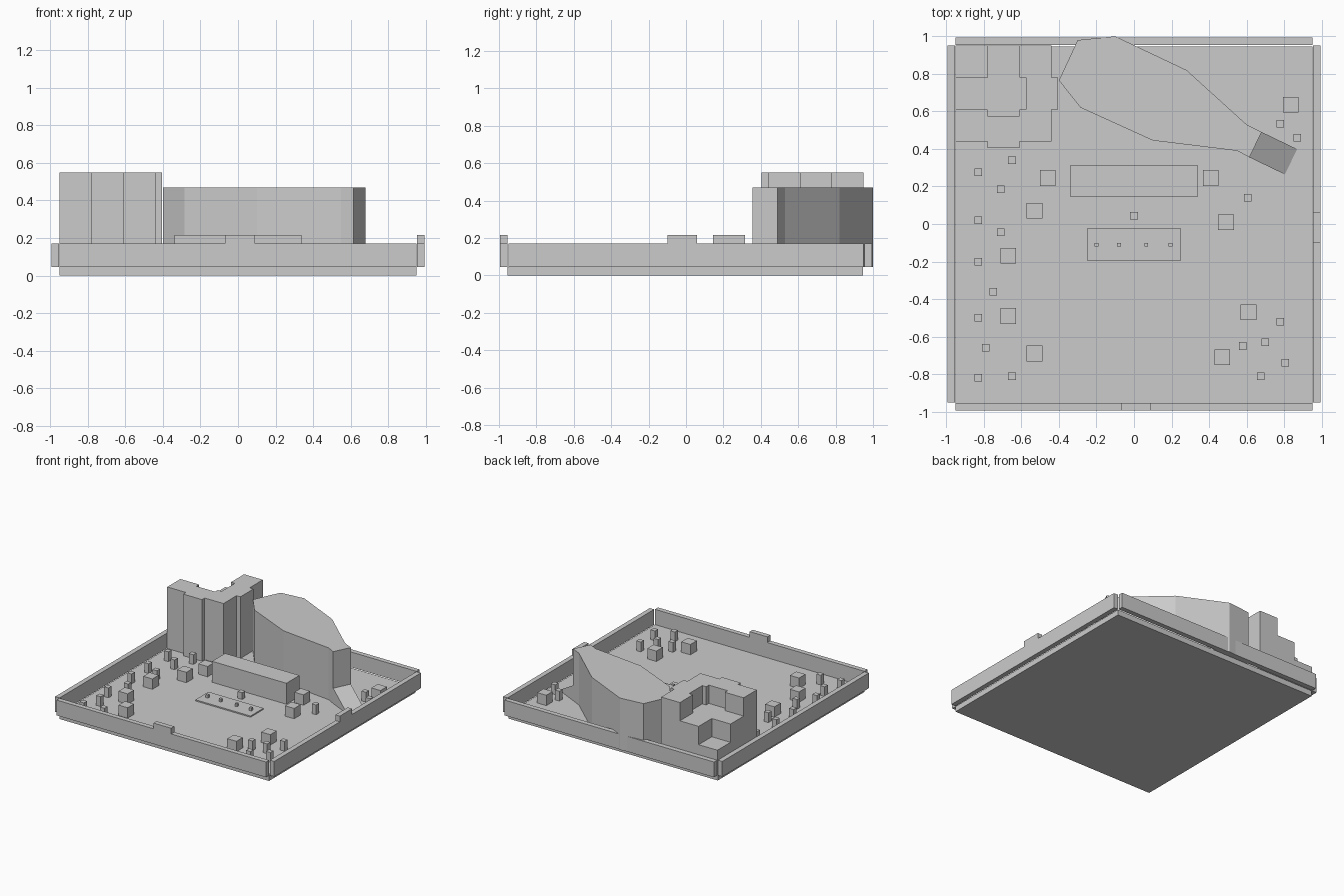
import bpy, bmesh
from mathutils import Vector

cube = bpy.data.objects.get("Cube")
if cube:
    bpy.data.objects.remove(cube)

grey = bpy.data.materials.new("plain_grey")
colour = (.6, .6, .6, 1)
grey.diffuse_color = colour
grey.use_nodes = True
grey.node_tree.nodes["Principled BSDF"].inputs["Base Color"].default_value = colour

# Shared heights
GROUND = .045
WALL_TOP = .17
GATE_TOP = .217


def prism(name, outline, top, bottom=GROUND):
    """Extrude a flat outline straight up."""
    bm = bmesh.new()
    base = bm.faces.new([bm.verts.new((x, y, bottom)) for x, y in outline])
    grown = bmesh.ops.extrude_face_region(bm, geom=[base], use_keep_orig=True)
    for item in grown["geom"]:
        if isinstance(item, bmesh.types.BMVert):
            item.co.z = top
    bmesh.ops.recalc_face_normals(bm, faces=bm.faces)
    mesh = bpy.data.meshes.new(name)
    bm.to_mesh(mesh)
    bm.free()
    mesh.materials.append(grey)
    obj = bpy.data.objects.new(name, mesh)
    bpy.context.collection.objects.link(obj)
    return obj


def block(name, x, y, width, depth, top, bottom=GROUND):
    """Upright box given by its centre and plan size."""
    left, right = x - width / 2, x + width / 2
    front, back = y - depth / 2, y + depth / 2
    outline = [(left, front), (right, front), (right, back), (left, back)]
    return prism(name, outline, top, bottom)


def scatter(name, spots, size, top):
    for number, (x, y) in enumerate(spots, start=1):
        block(f"{name}_{number}", x, y, size, size, top)


# Base slab, perimeter walls and the raised gate in two of them
SPAN = 1.9
THICK = .04
EDGE = .974
block("base_slab", 0, -.005, SPAN, SPAN, GROUND, bottom=0)
for name, side in (("left", 1), ("right", -1)):
    block(name + "_wall", side * EDGE, 0, THICK, SPAN, WALL_TOP)
for name, side in (("back", 1), ("front", -1)):
    block(name + "_wall", 0, side * EDGE, SPAN, THICK, WALL_TOP)
block("front_gate", .01, -EDGE, THICK * 4, THICK, GATE_TOP)
block("left_gate", EDGE, -.02, THICK, THICK * 4, GATE_TOP)

# Corner building on a grid of square bays, the middle bays pushed outward
BAY = .17
PUSH = .035
HIGH, MIDDLE, LOW = .55, .4, .25
WEST, SOUTH = -.95, .44


def bay(name, column, row, top, push_x=0, push_y=0):
    x = WEST + BAY * (column + .5) + push_x
    y = SOUTH + BAY * (row + .5) + push_y
    block(name, x, y, BAY, BAY, top)


bay("east_wing_end", 2, 2, HIGH)
bay("east_wing_middle", 2, 1, HIGH, push_x=PUSH)
bay("corner_tower", 2, 0, HIGH)
bay("south_wing_middle", 1, 0, HIGH, push_y=-PUSH)
bay("south_wing_end", 0, 0, HIGH)
bay("low_terrace", 0, 2, LOW)

# Angled terrace that also fills the gaps behind the pushed bays
x_mid, x_in = WEST + BAY, WEST + BAY * 2
y_in, y_mid, y_back = (SOUTH + BAY * row for row in (1, 2, 3))
prism("middle_terrace", [
    (WEST, y_in), (x_mid, y_in), (x_mid, y_in - PUSH), (x_in, y_in - PUSH),
    (x_in, y_in), (x_in + PUSH, y_in), (x_in + PUSH, y_mid), (x_in, y_mid),
    (x_in, y_back), (x_mid, y_back), (x_mid, y_mid), (WEST, y_mid),
], MIDDLE)

# Large hall with a tapering plan, ending in a short straight wall
end_front = Vector((.615, .355))
end_back = Vector((.68, .49))
front_side = [(-.4, .765), (-.285, .62), (.1, .445), (.55, .39)]
back_side = [(.6, .53), (.28, .82), (-.1, 1), (-.3, .98)]
prism("hall", front_side + [end_front, end_back] + back_side, .47)

# Ramp running square off the end wall down to the ground
along = end_back - end_front
outward = Vector((along.y, -along.x)) * 1.4
ramp = prism("hall_ramp", [end_front, end_front + outward,
                           end_back + outward, end_back], WALL_TOP)
for vertex in ramp.data.vertices:
    if vertex.co.x > end_back.x + THICK:
        vertex.co.z = min(vertex.co.z, GROUND + .003)

# Long central block, and the thin platform with its row of posts
block("long_block", 0, .23, .675, BAY, GATE_TOP)
block("platform", 0, -.11, .5, BAY, .055)
scatter("platform_post", [(x, -.11) for x in (-.2, -.08, .065, .195)], .02, .08)

# Large planters
right_planters = [(-.46, .245), (-.53, .07), (-.67, -.17), (-.67, -.49), (-.53, -.69)]
left_planters = [(.41, .245), (.49, .01), (.61, -.47), (.47, -.71), (.835, .635)]
scatter("planter", right_planters + left_planters, .083, .13)

# Small bollards, listed as columns running front to back
columns = {
    -.83: (.275, .02, -.2, -.5, -.82), -.79: (-.66,), -.75: (-.36,),
    -.71: (.185, -.045), -.65: (.34, -.81), .58: (-.65,), .605: (.14,),
    .675: (-.81,), .7: (-.63,), .78: (.535, -.52), .805: (-.74,), .87: (.46,),
}
scatter("bollard", [(x, y) for x, ys in columns.items() for y in ys], .04, .125)
scatter("centre_bollard", [(0, .045)], .04, .1)
